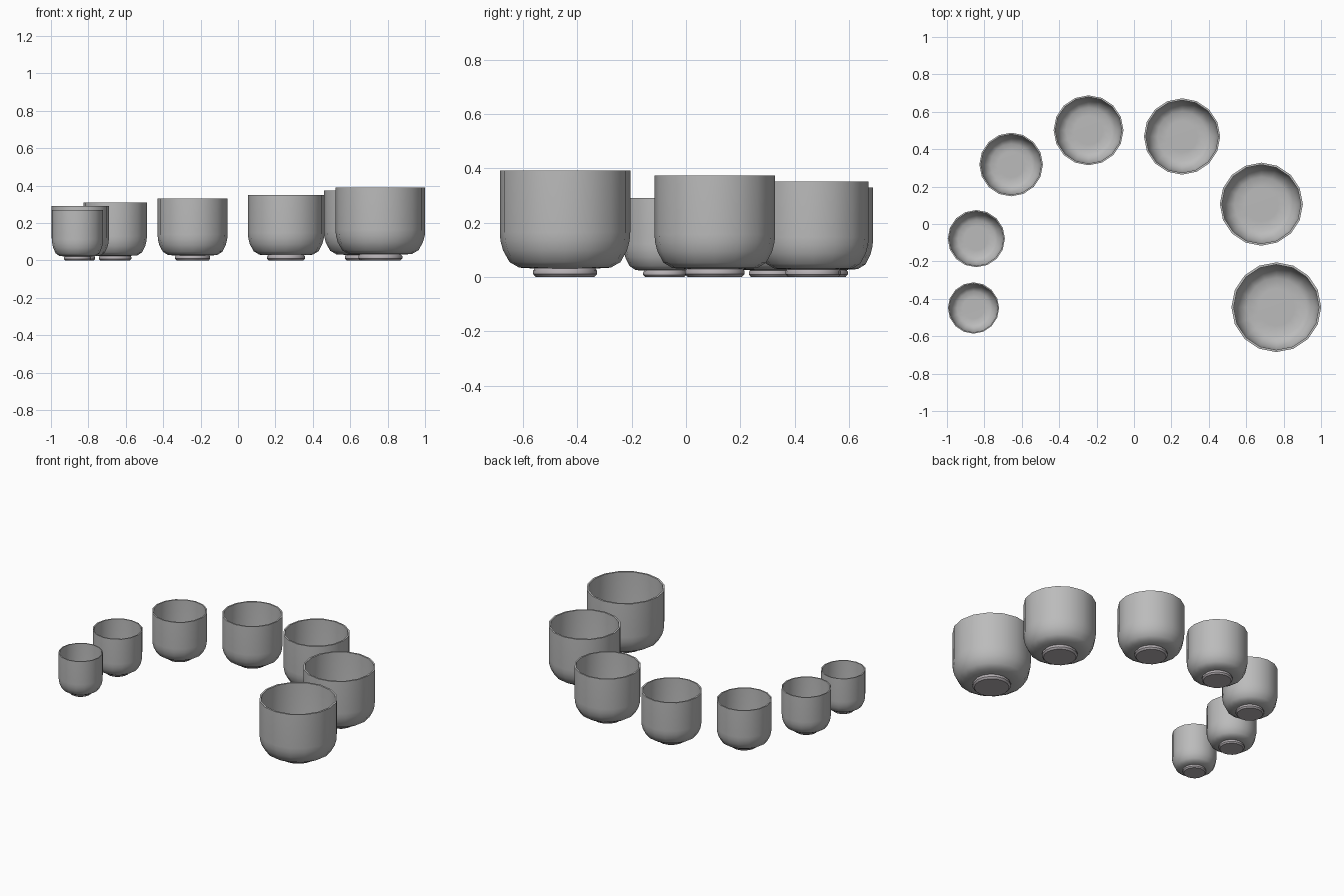
import bpy, bmesh, math

if "Cube" in bpy.data.objects:
    bpy.data.objects.remove(bpy.data.objects["Cube"])

SIDES = 16


def material(name, colour):
    m = bpy.data.materials.new(name)
    m.diffuse_color = (*colour, 1)
    m.use_nodes = True
    m.node_tree.nodes["Principled BSDF"].inputs["Base Color"].default_value = m.diffuse_color
    return m


body_grey = material("bowl grey", (0.5, 0.5, 0.5))
foot_grey = material("foot warm grey", (0.46, 0.43, 0.45))


def lathe(name, profile, location, mat):
    """Revolve an (r, z) profile; r = 0 makes a pole."""
    bm = bmesh.new()
    rings = []
    for r, z in profile:
        if r == 0:
            rings.append([bm.verts.new((0, 0, z))] * SIDES)
        else:
            rings.append([bm.verts.new((r * math.cos(a), r * math.sin(a), z))
                          for a in (2 * math.pi * i / SIDES for i in range(SIDES))])
    for lo, hi in zip(rings, rings[1:]):
        for i in range(SIDES):
            j = (i + 1) % SIDES
            quad = [lo[i], lo[j], hi[j], hi[i]]
            bm.faces.new(list(dict.fromkeys(quad)))
    bmesh.ops.recalc_face_normals(bm, faces=bm.faces)
    me = bpy.data.meshes.new(name)
    bm.to_mesh(me)
    bm.free()
    ob = bpy.data.objects.new(name, me)
    bpy.context.collection.objects.link(ob)
    ob.location = location
    me.materials.append(mat)
    bpy.ops.object.select_all(action='DESELECT')
    ob.select_set(True)
    bpy.context.view_layer.objects.active = ob
    bpy.ops.object.shade_smooth_by_angle(angle=math.radians(40))
    return ob


# centre x, y, radius and height of each bowl, smallest first
bowls = [
    (-0.858, -0.449, 0.137, 0.270), (-0.843, -0.078, 0.153, 0.290),
    (-0.657, 0.318, 0.170, 0.310), (-0.243, 0.501, 0.187, 0.330),
    (0.257, 0.468, 0.204, 0.351), (0.681, 0.106, 0.222, 0.374),
    (0.761, -0.445, 0.240, 0.391),
]

# outer curve as fractions of radius and height
curve = [(0.70, 0.088), (0.85, 0.14), (0.95, 0.25), (0.99, 0.34), (1, 0.42)]

for n, (x, y, r, h) in enumerate(bowls, 1):
    t = 0.05 * r
    base = 0.08 * h
    # bowl: outer wall, rim, inner wall
    outer = [(0, base), (0.48 * r, base)] + [(a * r, b * h) for a, b in curve] + [(r, h)]
    inner = [(r - t, h)] + [(a * r - t, b * h + t * 0.7) for a, b in reversed(curve)]
    inner += [(0.42 * r, base + t), (0, base + t)]
    lathe(f"bowl_{n}", outer + inner, (x, y, 0), body_grey)
    # foot ring with chamfered lower edge
    f = 0.012 + 0.44 * r
    foot = [(0, 0), (0.91 * f, 0), (f, 0.35 * base), (f, 0.75 * base),
            (0.93 * f, base + 0.002), (0, base + 0.002)]
    lathe(f"foot_{n}", foot, (x, y, 0), foot_grey)
